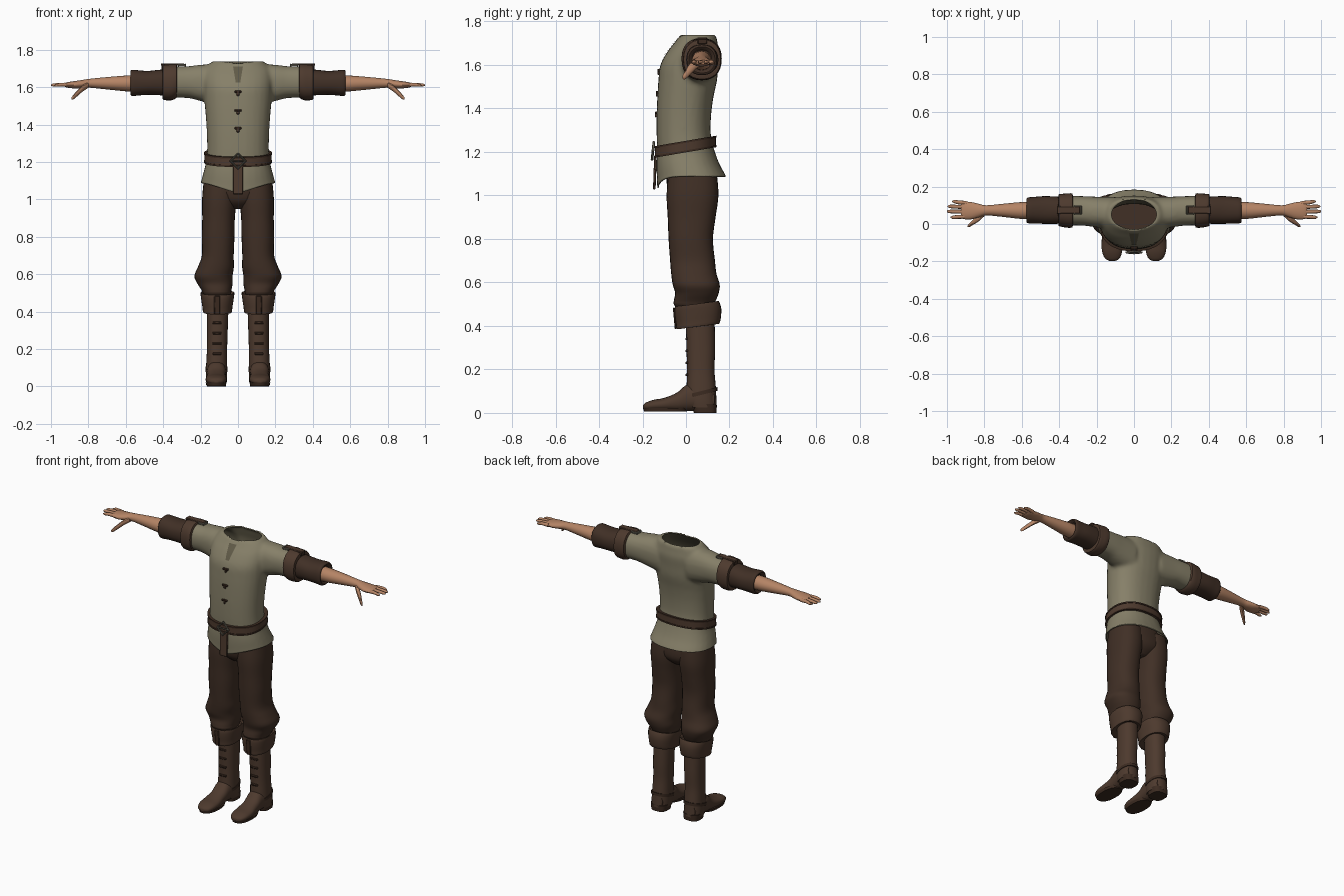
import bpy, bmesh, math
from math import cos, sin, pi, radians
from mathutils import Vector

if bpy.data.objects.get("Cube"):
    bpy.data.objects.remove(bpy.data.objects["Cube"])


def material(name, rgb):
    m = bpy.data.materials.new(name)
    m.use_nodes = True
    m.diffuse_color = (*rgb, 1)
    bsdf = m.node_tree.nodes["Principled BSDF"]
    bsdf.inputs["Base Color"].default_value = (*rgb, 1)
    bsdf.inputs["Roughness"].default_value = 0.8
    return m


OLIVE = material("olive cloth", (0.24, 0.215, 0.14))
LINING = material("olive lining", (0.12, 0.105, 0.065))
PANTS = material("dark brown cloth", (0.052, 0.029, 0.019))
LEATHER = material("brown leather", (0.075, 0.042, 0.027))
STRAP = material("dark leather", (0.045, 0.024, 0.015))
SKIN = material("skin", (0.46, 0.23, 0.13))
METAL = material("dull metal", (0.13, 0.12, 0.09))


def finish(ob, mat, mirror=False):
    if mat:
        ob.data.materials.append(mat)
    bpy.ops.object.select_all(action='DESELECT')
    ob.select_set(True)
    bpy.context.view_layer.objects.active = ob
    bpy.ops.object.shade_smooth_by_angle(angle=radians(40))
    if mirror:
        m = ob.modifiers.new("Mirror", 'MIRROR')
        m.use_mirror_merge = False
    return ob


def from_bmesh(name, bm):
    bmesh.ops.recalc_face_normals(bm, faces=bm.faces)
    me = bpy.data.meshes.new(name)
    bm.to_mesh(me)
    bm.free()
    ob = bpy.data.objects.new(name, me)
    bpy.context.collection.objects.link(ob)
    return ob


def curve_rows(rows, steps):
    # Catmull-Rom refinement of the section list
    rows = [Vector(r) for r in rows]
    out = []
    for i in range(len(rows) - 1):
        a, b, c, d = rows[max(i - 1, 0)], rows[i], rows[i + 1], rows[min(i + 2, len(rows) - 1)]
        for k in range(steps):
            t = k / steps
            out.append(b + (c - a) * (t / 2) + (2 * a - 5 * b + 4 * c - d) * (t * t / 2)
                       + (3 * b - a - 3 * c + d) * (t ** 3 / 2))
    return out + [rows[-1]]


def loft(name, axis, rows, mat, mirror=False, n=28, power=2.3, steps=4, tilt=0, caps=True, ring=False):
    """Sections (position, centre a, centre b, radius a, radius b) along an axis."""
    bm = bmesh.new()
    loops = []
    for t, a, b, ra, rb in (curve_rows(rows, steps) if steps > 1 else rows):
        loop = []
        for i in range(n):
            c, s = cos(2 * pi * i / n), sin(2 * pi * i / n)
            u = a + ra * math.copysign(abs(c) ** (2 / power), c)
            v = b + rb * math.copysign(abs(s) ** (2 / power), s)
            p = {'x': (t, u, v), 'y': (u, t, v), 'z': (u, v, t + tilt * v)}[axis]
            loop.append(bm.verts.new(p))
        loops.append(loop)
    pairs = list(zip(loops, loops[1:])) + ([(loops[-1], loops[0])] if ring else [])
    for p, q in pairs:
        for i in range(n):
            bm.faces.new((p[i], p[(i + 1) % n], q[(i + 1) % n], q[i]))
    if caps and not ring:
        bm.faces.new(loops[0])
        bm.faces.new(loops[-1])
    return finish(from_bmesh(name, bm), mat, mirror)


def band(name, axis, t0, t1, a, b, ra, rb, thick, mat, **kw):
    # closed strap with wall thickness
    prof = [(t0, thick), (t0, 0), (t1, 0), (t1, thick)]
    rows = [(t, a, b, ra - d, rb - d) for t, d in prof]
    return loft(name, axis, rows, mat, steps=1, ring=True, **kw)


def box(name, loc, size, mat, mirror=False, rot=0, bevel=0.003):
    bm = bmesh.new()
    bmesh.ops.create_cube(bm, size=1)
    for v in bm.verts:
        v.co = Vector(v.co[i] * size[i] for i in range(3))
    bmesh.ops.bevel(bm, geom=bm.edges[:], offset=bevel, segments=1, affect='EDGES')
    for v in bm.verts:
        x, y, z = v.co
        v.co = Vector((x, y * cos(rot) - z * sin(rot), y * sin(rot) + z * cos(rot))) + Vector(loc)
    return finish(from_bmesh(name, bm), mat, mirror)


# Shirt: body and sleeves fused into one skin
body = loft("shirt", 'z', [
    (1.02, 0, .03, .215, .172), (1.08, 0, .028, .202, .16), (1.14, 0, .01, .186, .146),
    (1.2, 0, 0, .171, .133), (1.27, 0, -.01, .165, .125), (1.36, 0, -.01, .167, .125),
    (1.45, 0, -.003, .173, .129), (1.53, 0, .008, .18, .135), (1.6, 0, .015, .183, .133),
    (1.66, 0, .033, .183, .119), (1.7, 0, .045, .172, .1), (1.738, 0, .056, .14, .084)], OLIVE)
sleeves = loft("sleeves", 'x', [
    (.1, .06, 1.615, .085, .11), (.2, .064, 1.623, .082, .097),
    (.27, .07, 1.627, .079, .085), (.375, .072, 1.627, .079, .084)], OLIVE, mirror=True)
bpy.ops.object.select_all(action='DESELECT')
sleeves.select_set(True)
bpy.context.view_layer.objects.active = sleeves
bpy.ops.object.modifier_apply(modifier="Mirror")
body.select_set(True)
bpy.context.view_layer.objects.active = body
bpy.ops.object.join()
mod = body.modifiers.new("Fuse", 'REMESH')
mod.mode, mod.voxel_size = 'VOXEL', 0.011
bpy.ops.object.modifier_apply(modifier="Fuse")
mod = body.modifiers.new("Soften", 'SMOOTH')
mod.iterations = 5
bpy.ops.object.modifier_apply(modifier="Soften")

# Open the neck and the hem, then shape both edges
bm = bmesh.new()
bm.from_mesh(body.data)
bmesh.ops.bisect_plane(bm, geom=bm.verts[:] + bm.edges[:] + bm.faces[:], plane_co=(0, 0, 1.088),
                       plane_no=(0, 0, 1), clear_inner=True)
neck = lambda p: math.hypot(p.x / .12, (p.y - .05) / .082)
bmesh.ops.delete(bm, geom=[f for f in bm.faces if f.calc_center_median().z > 1.6
                           and neck(f.calc_center_median()) < 1], context='FACES')
for v in bm.verts:
    if v.is_boundary and v.co.z > 1.5:
        k = neck(v.co)
        v.co.x, v.co.y = v.co.x / k, .05 + (v.co.y - .05) / k
    if v.co.z < 1.16:
        drop = max(0, -v.co.y / .13) * max(0, 1 - abs(v.co.x) / .2)
        v.co.z -= .055 * drop * (1.16 - v.co.z) / .072
bm.to_mesh(body.data)
bm.free()
body.data.materials.clear()
finish(body, OLIVE)
body.data.materials.append(LINING)
mod = body.modifiers.new("Cloth", 'SOLIDIFY')
mod.thickness, mod.offset, mod.material_offset = .006, -1, 1

# Neck slit laid on the chest
bm = bmesh.new()
bmesh.ops.create_grid(bm, x_segments=6, y_segments=12, size=1)
for v in bm.verts:
    x, y, _ = v.co
    v.co = (x * (.019 + .007 * y), -.4, 1.668 + .042 * y)
slit = finish(from_bmesh("neck_slit", bm), LINING)
mod = slit.modifiers.new("Lay", 'SHRINKWRAP')
mod.target, mod.wrap_method, mod.offset = body, 'PROJECT', .004
mod.use_project_x, mod.use_project_y, mod.use_project_z = False, True, False
mod.wrap_mode = 'OUTSIDE_SURFACE'

# Chest toggles
for z, y in ((1.575, -.124), (1.475, -.131), (1.38, -.135)):
    box("toggle", (0, y, z), (.038, .016, .012), STRAP)
    box("toggle_loop", (0, y, z - .008), (.014, .014, .026), LEATHER)

# Belt, buckle and hanging end
band("belt", 'z', 1.198, 1.25, 0, -.003, .179, .14, .02, LEATHER, tilt=.17, n=40)
for z in (1.198, 1.242):
    band("belt_edge", 'z', z, z + .009, 0, -.003, .182, .143, .02, STRAP, tilt=.17, n=40)
box("belt_end", (0, -.143, 1.105), (.052, .012, .155), LEATHER, rot=radians(-2))
bpy.ops.mesh.primitive_torus_add(major_segments=4, minor_segments=8, major_radius=.04, minor_radius=.006,
                                 location=(0, -.152, 1.205), rotation=(radians(84), 0, 0))
bpy.context.object.name = "buckle"
finish(bpy.context.object, METAL)
box("buckle_pin", (0, -.152, 1.205), (.07, .008, .008), METAL)

# Arms: band, lower sleeve, forearm
loft("arm_band", 'x', [
    (.325, .072, 1.632, .07, .075), (.33, .072, 1.632, .09, .09), (.355, .072, 1.626, .092, .096),
    (.385, .073, 1.625, .088, .095), (.402, .074, 1.625, .085, .09), (.405, .074, 1.625, .065, .07)],
    LEATHER, True, steps=2)
loft("lower_sleeve", 'x', [
    (.37, .073, 1.625, .07, .07), (.42, .074, 1.625, .073, .068), (.48, .075, 1.623, .074, .064),
    (.53, .074, 1.623, .071, .067), (.565, .073, 1.623, .069, .07), (.575, .073, 1.623, .06, .06),
    (.56, .073, 1.623, .045, .045)], PANTS, True, steps=3)
loft("forearm", 'x', [
    (.53, .072, 1.62, .043, .045), (.6, .072, 1.62, .045, .042), (.7, .073, 1.621, .035, .033),
    (.79, .073, 1.621, .027, .024), (.83, .072, 1.617, .036, .022), (.87, .071, 1.613, .046, .02),
    (.91, .073, 1.612, .047, .015), (.925, .075, 1.612, .042, .01)], SKIN, True, n=20, power=2)
for y0, y1, tip, z in ((.112, .12, .972, 1.61), (.09, .094, .996, 1.612),
                       (.065, .067, 1.0, 1.612), (.04, .036, .98, 1.61)):
    loft("finger", 'x', [(.895, y0, 1.612, .011, .011), (.94, (y0 + y1) / 2, 1.614, .0105, .01),
                         (tip - .012, y1, z, .009, .008), (tip, y1, z - .001, .003, .003)],
         SKIN, True, n=10, power=2)
loft("thumb", 'x', [(.8, .06, 1.612, .018, .016), (.83, .033, 1.594, .019, .018),
                    (.86, .01, 1.566, .014, .016), (.88, -.006, 1.547, .01, .013),
                    (.89, -.012, 1.54, .003, .005)], SKIN, True, n=10, power=2)

# Shoulder straps
box("shoulder_strap", (.35, .075, 1.721), (.125, .038, .011), LEATHER, True)
box("strap_stud", (.4, .075, 1.71), (.02, .042, .03), STRAP, True)
for y in (.054, .096):
    box("strap_buckle_side", (.3, y, 1.718), (.04, .007, .012), METAL, True, bevel=.002)
for x in (.282, .318):
    box("strap_buckle_end", (x, .075, 1.718), (.007, .045, .016), METAL, True, bevel=.002)

# Trousers
loft("trouser_leg", 'z', [
    (1.1, .095, .03, .088, .112), (1.0, .1, .03, .092, .119), (.9, .104, .026, .087, .11),
    (.8, .106, .022, .087, .102), (.7, .108, .03, .085, .103), (.64, .118, .036, .096, .104),
    (.59, .131, .047, .102, .108), (.55, .123, .05, .094, .1), (.515, .115, .04, .08, .096),
    (.495, .112, .036, .074, .09), (.45, .11, .05, .055, .065)], PANTS, True)
loft("trouser_hips", 'z', [(.95, 0, .03, .05, .06), (.985, 0, .03, .11, .1), (1.03, 0, .03, .165, .115),
                           (1.12, 0, .02, .17, .115)], PANTS)

# Boots
loft("boot_cuff", 'z', [
    (.485, .11, .055, .075, .085), (.495, .11, .05, .09, .1), (.46, .11, .055, .087, .107),
    (.415, .11, .057, .08, .103), (.39, .11, .055, .076, .097), (.395, .11, .06, .06, .075)],
    LEATHER, True, tilt=.13, steps=3)
box("cuff_tongue", (.112, -.052, .435), (.03, .008, .1), STRAP, True, rot=radians(5))
loft("boot_shaft", 'z', [
    (.44, .108, .065, .058, .066), (.3, .11, .068, .055, .066), (.2, .112, .068, .054, .063),
    (.12, .114, .07, .056, .067), (.06, .115, .072, .057, .068), (.025, .115, .078, .055, .064)],
    LEATHER, True)
loft("boot_foot", 'y', [
    (.13, .115, .06, .04, .04), (.08, .115, .065, .053, .055), (.01, .115, .07, .051, .062),
    (-.04, .116, .05, .05, .044), (-.1, .117, .039, .056, .03), (-.15, .117, .035, .053, .025),
    (-.185, .116, .03, .038, .017), (-.197, .116, .028, .015, .008)], LEATHER, True)
loft("boot_sole", 'z', [(.006, .117, -.095, .052, .098), (.022, .117, -.095, .056, .103)],
     STRAP, True, steps=1)
loft("boot_heel", 'z', [(0, .115, .088, .05, .052), (.04, .115, .086, .055, .055)],
     STRAP, True, steps=1, power=3)
band("ankle_strap", 'z', .065, .083, .115, .071, .06, .073, .012, STRAP, mirror=True, tilt=.25)
for z in (.34, .285, .23, .175):
    box("boot_lace", (.112, .004, z), (.05, .014, .012), STRAP, True)
